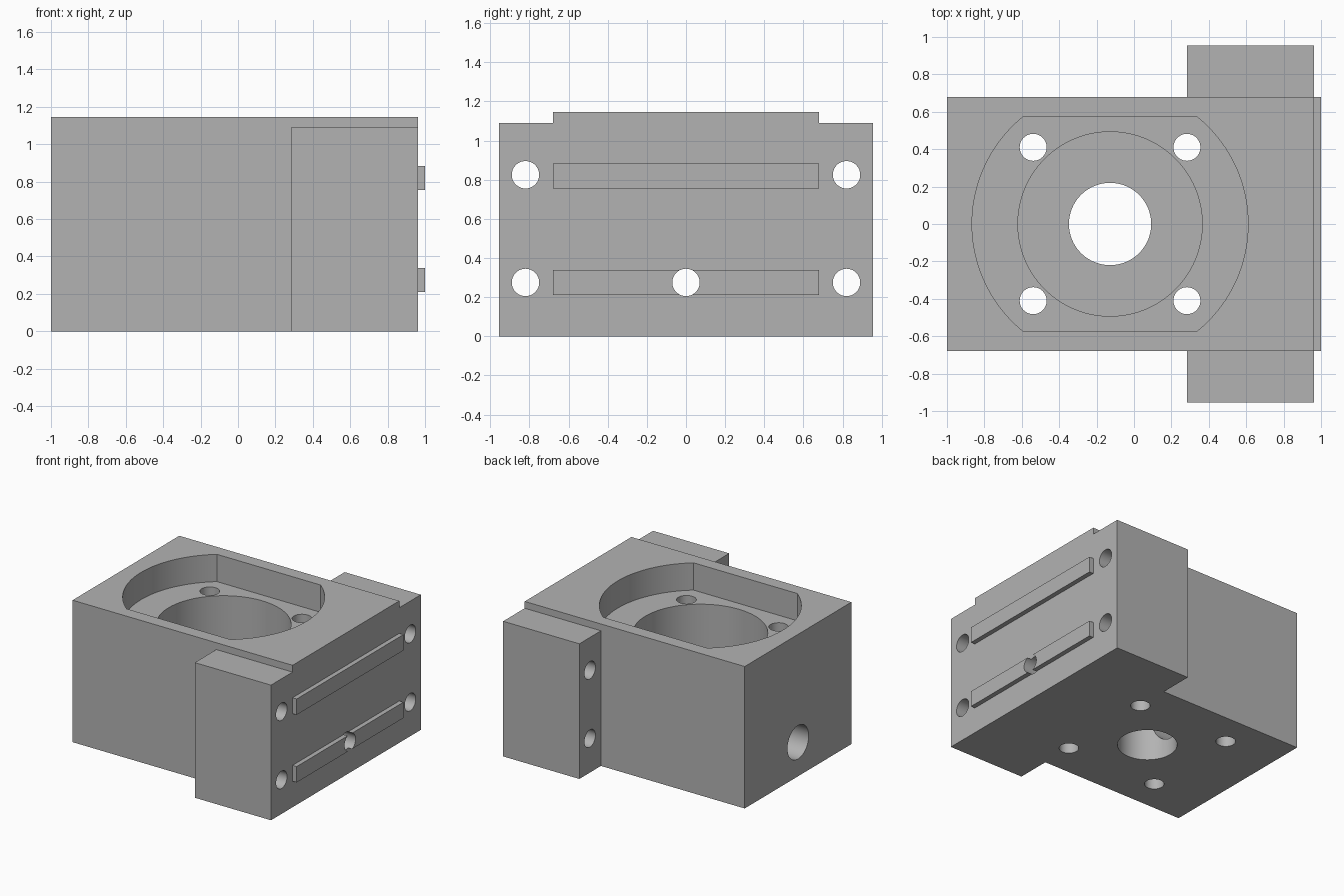
import bpy
import math
from mathutils import Matrix

if "Cube" in bpy.data.objects:
    bpy.data.objects.remove(bpy.data.objects["Cube"], do_unlink=True)

# Machined grey metal
metal = bpy.data.materials.new("grey metal")
metal.use_nodes = True
GREY = (0.45, 0.45, 0.45, 1)
metal.diffuse_color = GREY
metal.node_tree.nodes["Principled BSDF"].inputs["Base Color"].default_value = GREY

TOP = 1.145
BORE_X = -0.128
HOLE_R = 0.072
POCKET_Z, BORE_Z = 0.925, 0.5


def prism(name, outline, z0, z1):
    """Extrude a closed xy outline from z0 to z1."""
    n = len(outline)
    verts = [(x, y, z) for z in (z0, z1) for x, y in outline]
    faces = [list(range(n))[::-1], list(range(n, 2 * n))]
    faces += [(i, (i + 1) % n, n + (i + 1) % n, n + i) for i in range(n)]
    mesh = bpy.data.meshes.new(name)
    mesh.from_pydata(verts, [], faces)
    obj = bpy.data.objects.new(name, mesh)
    bpy.context.collection.objects.link(obj)
    return obj


def box(name, x0, x1, y0, y1, z0, z1):
    return prism(name, [(x0, y0), (x1, y0), (x1, y1), (x0, y1)], z0, z1)


def arc(cx, cy, r, a0, a1, n):
    return [(cx + r * math.cos(a0 + (a1 - a0) * i / n),
             cy + r * math.sin(a0 + (a1 - a0) * i / n)) for i in range(n + 1)]


def drill_z(name, x, y, r, z0, z1, n=64):
    return prism(name, arc(x, y, r, 0, math.tau, n)[:-1], z0, z1)


def drill_x(name, y, z, r, x0, x1):
    """Round cutter lying along x."""
    obj = prism(name, arc(0, 0, r, 0, math.tau, 64)[:-1], x0, x1)
    obj.data.transform(Matrix.Translation((0, y, z)) @ Matrix.Rotation(math.pi / 2, 4, "Y"))
    return obj


def combine(target, tool, operation):
    mod = target.modifiers.new(tool.name, "BOOLEAN")
    mod.operation, mod.solver, mod.object = operation, "EXACT", tool
    bpy.context.view_layer.objects.active = target
    bpy.ops.object.modifier_apply(modifier=mod.name)
    bpy.data.objects.remove(tool, do_unlink=True)


# Main block, cross flange and locating rails
housing = box("bearing_housing", -1, 0.963, -0.68, 0.68, 0, TOP)
combine(housing, box("flange", 0.283, 0.963, -0.955, 0.955, 0, 1.09), "UNION")
for z0, z1 in ((0.21, 0.338), (0.755, 0.883)):
    combine(housing, box("rail", 0.9, 1, -0.68, 0.68, z0, z1), "UNION")

# Round pocket with two flat sides, stepped bore and through hole
POCKET_R = 0.738
a = math.asin(0.575 / POCKET_R)
outline = arc(BORE_X, 0, POCKET_R, -a, a, 40) + arc(BORE_X, 0, POCKET_R, math.pi - a, math.pi + a, 40)
cutters = [
    prism("pocket", outline, POCKET_Z, TOP + 0.1),
    drill_z("bore", BORE_X, 0, 0.493, BORE_Z, TOP + 0.05, 96),
    drill_z("through_hole", BORE_X, 0, 0.22, -0.1, TOP),
    drill_x("side_port", 0, 0.275, 0.135, -1.1, BORE_X),
    drill_x("rail_port", 0, 0.275, 0.07, BORE_X - 0.05, 1.1),
]
# Bolt holes through the pocket floor and the flange
for side in (-1, 1):
    for dx in (-0.411, 0.411):
        cutters.append(drill_z("floor_bolt", BORE_X + dx, side * 0.41, HOLE_R, -0.1, TOP))
    for z in (0.275, 0.825):
        cutters.append(drill_x("flange_bolt", side * 0.82, z, 0.07, 0.1, 1.1))
for cutter in cutters:
    combine(housing, cutter, "DIFFERENCE")

# Finish
housing.data.materials.clear()
housing.data.materials.append(metal)
for poly in housing.data.polygons:
    poly.material_index = 0
bpy.ops.object.select_all(action="DESELECT")
housing.select_set(True)
bpy.context.view_layer.objects.active = housing
bpy.ops.object.shade_smooth_by_angle(angle=math.radians(30))
